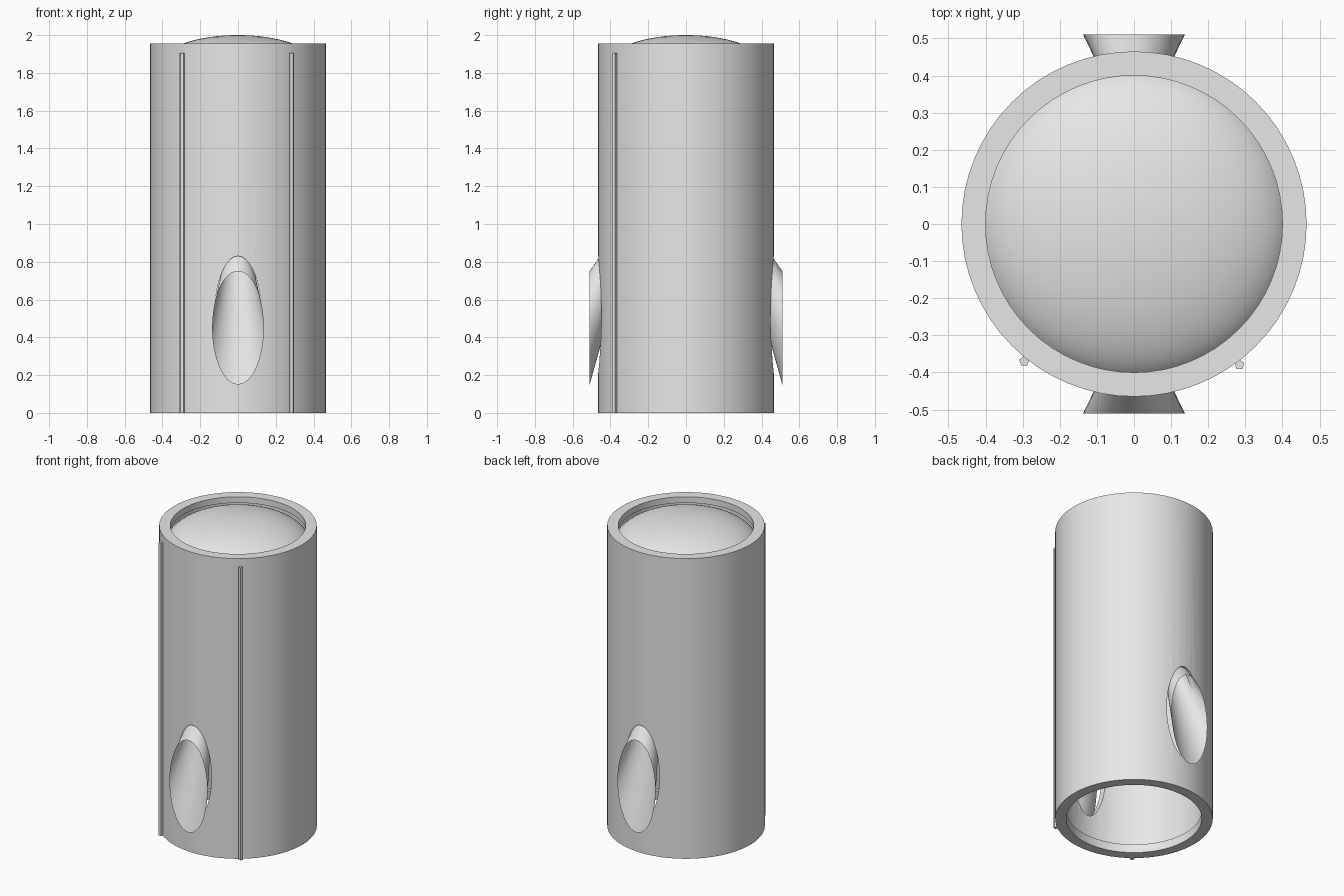
import bpy, bmesh, math
from mathutils import Vector

if "Cube" in bpy.data.objects:
    bpy.data.objects.remove(bpy.data.objects["Cube"])

grey = bpy.data.materials.new("light_grey")
grey.diffuse_color = (0.8, 0.8, 0.8, 1)
grey.use_nodes = True
grey.node_tree.nodes["Principled BSDF"].inputs["Base Color"].default_value = grey.diffuse_color


def make(name, rings, loop=False, cap_start=False, cap_end=False):
    """Skin a list of equal-length point rings."""
    bm = bmesh.new()
    vs = [[bm.verts.new(p) for p in r] for r in rings]
    n = len(vs[0])
    pairs = list(zip(vs, vs[1:])) + ([(vs[-1], vs[0])] if loop else [])
    for a, b in pairs:
        for i in range(n):
            j = (i + 1) % n
            bm.faces.new((a[i], a[j], b[j], b[i]))
    if cap_start:
        bm.faces.new(vs[0][::-1])
    if cap_end:
        bm.faces.new(vs[-1])
    bmesh.ops.recalc_face_normals(bm, faces=bm.faces)
    me = bpy.data.meshes.new(name)
    bm.to_mesh(me)
    bm.free()
    ob = bpy.data.objects.new(name, me)
    bpy.context.collection.objects.link(ob)
    me.materials.append(grey)
    return ob


def smooth(ob, deg=30):
    bpy.ops.object.select_all(action='DESELECT')
    ob.select_set(True)
    bpy.context.view_layer.objects.active = ob
    bpy.ops.object.shade_smooth_by_angle(angle=math.radians(deg))


def circle(r, z, n=64, cx=0, cy=0, start=0):
    return [(cx + r * math.cos(start + 2 * math.pi * i / n),
             cy + r * math.sin(start + 2 * math.pi * i / n), z) for i in range(n)]


def ellipse(rx, rz, y, cz, n=48):
    return [Vector((rx * math.cos(2 * math.pi * i / n), y,
                    cz + rz * math.sin(2 * math.pi * i / n))) for i in range(n)]


# Hollow body with a lip at each end
profile = [(.465, 0), (.465, 1.955), (.40, 1.955), (.40, 1.915),
           (.425, 1.915), (.425, .055), (.40, .055), (.40, 0)]
body = make("body_tube", [circle(r, z) for r, z in profile], loop=True)

# Oval openings through the front and back walls
cutter = make("opening_cutter", [ellipse(.123, .31, y, .52) for y in (-1, 1)],
              cap_start=True, cap_end=True)
cutter.hide_render = True
mod = body.modifiers.new("openings", 'BOOLEAN')
mod.operation = 'DIFFERENCE'
mod.solver = 'EXACT'
mod.object = cutter
bpy.context.view_layer.objects.active = body
body.select_set(True)
bpy.ops.object.modifier_apply(modifier=mod.name)
bpy.data.objects.remove(cutter)
smooth(body)

# Flattened dome under the top lip
R, H = .425, .165
dome = make("top_dome", [circle(R * math.cos(a), 2 - H + H * math.sin(a))
                         for a in (math.pi / 2 * k / 17 for k in range(17))], cap_end=True)
smooth(dome, 60)

# Slanted open nozzles, cut flat on the outside
for name, s in (("front_nozzle", 1), ("back_nozzle", -1)):
    apex = Vector((0, -.23 * s, 1.15))
    mouth = ellipse(.137, .30, -.51 * s, .45)
    nozzle = make(name, [[p.lerp(apex, t) for p in mouth] for t in (0, .25, .5, .75)],
                  cap_end=True)
    smooth(nozzle)

# Thin five-sided rods on the front
for name, x, y in (("left_rod", -.296, -.370), ("right_rod", .284, -.379)):
    make(name, [circle(.014, z, 5, x, y, math.pi / 2) for z in (0, 1.905)],
         cap_start=True, cap_end=True)
